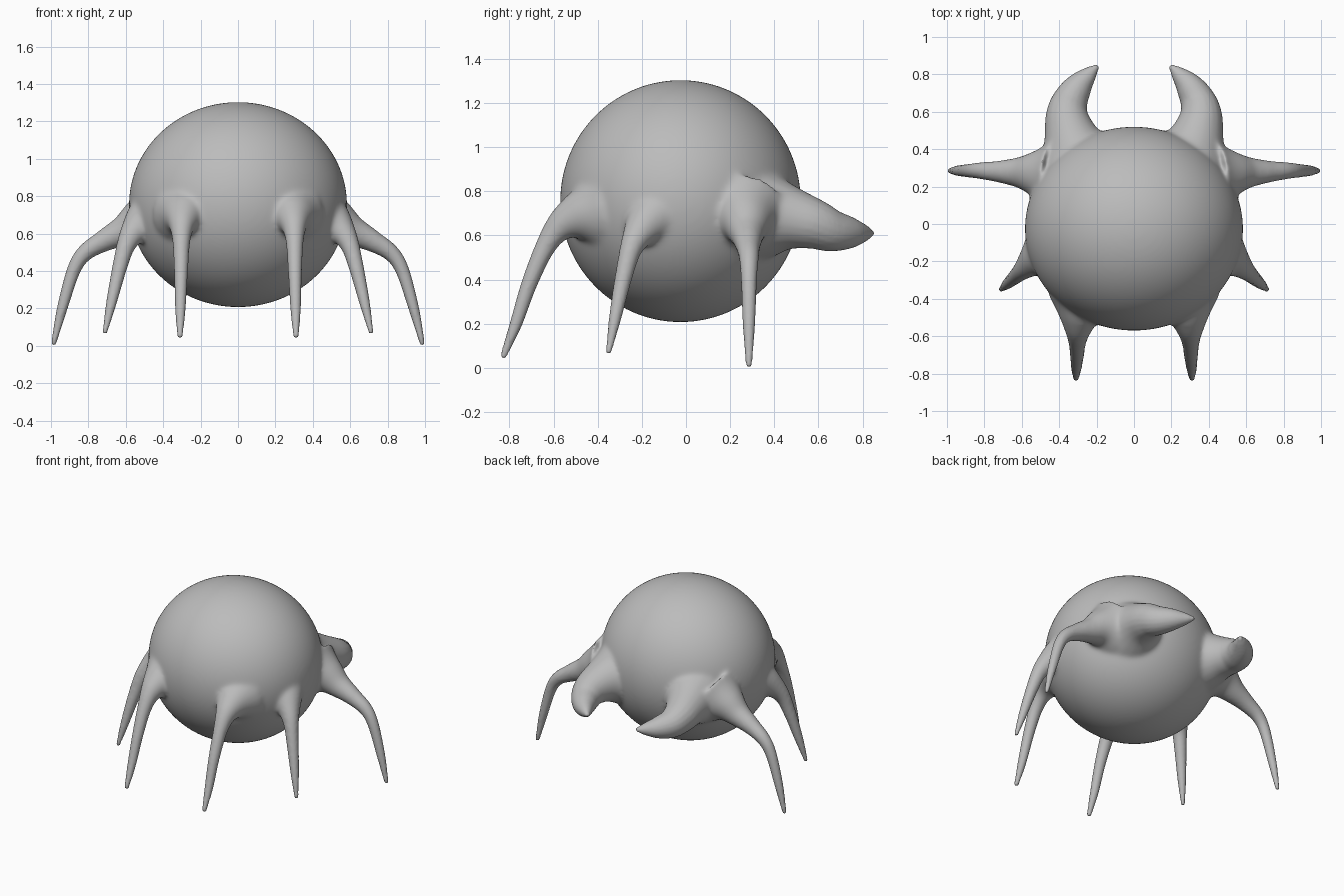
import bpy, bmesh
from mathutils import Vector, Matrix

cube = bpy.data.objects.get("Cube")
if cube:
    bpy.data.objects.remove(cube, do_unlink=True)

grey = bpy.data.materials.new("plain grey")
grey.use_nodes = True
grey.diffuse_color = (0.5, 0.5, 0.5, 1)
grey.node_tree.nodes["Principled BSDF"].inputs["Base Color"].default_value = (0.5, 0.5, 0.5, 1)

CENTRE = Vector((0, -0.025, 0.755))
RADII = Vector((0.583, 0.545, 0.548))

# Limb paths on the left side: x, y, z, radius
BACK_LEG = [(.44, .26, .69, .2), (.53, .27, .66, .125), (.61, .275, .615, .085), (.72, .28, .56, .058),
            (.82, .285, .495, .044), (.88, .285, .4, .036), (.94, .285, .2, .028), (.985, .285, .015, .014)]
SIDE_LEG = [(.45, -.13, .69, .17), (.53, -.19, .64, .095), (.593, -.245, .55, .055),
            (.637, -.285, .4, .039), (.677, -.32, .23, .028), (.711, -.35, .075, .013)]
FRONT_LEG = [(.28, -.4, .7, .18), (.293, -.5, .68, .11), (.3, -.575, .635, .068), (.303, -.64, .54, .046),
             (.305, -.71, .38, .036), (.308, -.77, .2, .028), (.31, -.826, .055, .015)]
CLAW = [(.3, .36, .69, .21), (.34, .48, .675, .145), (.357, .58, .65, .115), (.34, .66, .622, .096),
        (.293, .74, .612, .073), (.235, .805, .61, .04), (.205, .835, .61, .018)]


def spline(points, steps=8):
    """Smooth curve through the points, radius included."""
    p = [Vector(q) for q in points]
    p = [2 * p[0] - p[1]] + p + [2 * p[-1] - p[-2]]
    out = []
    for a, b, c, d in zip(p, p[1:], p[2:], p[3:]):
        for i in range(steps):
            t = i / steps
            out.append(b + (c - a) * t / 2 + (2 * a - 5 * b + 4 * c - d) * t * t / 2
                       + (3 * b - a - 3 * c + d) * t ** 3 / 2)
    return out + [p[-2]]


def add_limb(bm, points, side, sides=20):
    """Tapered tube with a rounded tip."""
    path = spline([(x * side, y, z, r) for x, y, z, r in points])
    centres = [q.to_3d() for q in path]
    rings = []
    for i, q in enumerate(path):
        tangent = centres[min(i + 1, len(path) - 1)] - centres[max(i - 1, 0)]
        if i == 0:
            normal = tangent.orthogonal()
        normal = (normal - tangent * normal.dot(tangent) / tangent.length_squared).normalized()
        rings.append([bm.verts.new(centres[i] + Matrix.Rotation(k * 6.28318 / sides, 3, tangent) @ normal * q.w)
                      for k in range(sides)])
    for a, b in zip(rings, rings[1:]):
        for k in range(sides):
            n = (k + 1) % sides
            bm.faces.new((a[k], a[n], b[n], b[k]))
    bm.faces.new(rings[0][::-1])
    bm.faces.new(rings[-1])
    bmesh.ops.create_icosphere(bm, subdivisions=2, radius=path[-1].w,
                               matrix=Matrix.Translation(centres[-1]))


# Round body with six legs and two claws
bm = bmesh.new()
bmesh.ops.create_uvsphere(bm, u_segments=96, v_segments=64, radius=1,
                          matrix=Matrix.Translation(CENTRE) @ Matrix.Diagonal(RADII.to_4d()))
for side in (1, -1):
    for limb in (BACK_LEG, SIDE_LEG, FRONT_LEG, CLAW):
        add_limb(bm, limb, side)
bmesh.ops.recalc_face_normals(bm, faces=bm.faces)
mesh = bpy.data.meshes.new("creature_body")
bm.to_mesh(mesh)
bm.free()
creature = bpy.data.objects.new("creature_body", mesh)
bpy.context.scene.collection.objects.link(creature)

# Fuse everything into one skin
remesh = creature.modifiers.new("fuse", 'REMESH')
remesh.mode = 'VOXEL'
remesh.voxel_size = 0.01
fused = bpy.data.meshes.new_from_object(creature.evaluated_get(bpy.context.evaluated_depsgraph_get()))
creature.modifiers.clear()
creature.data = fused
fused.materials.clear()
fused.materials.append(grey)

# Soften the joins near the body, leaving the thin limbs nearly untouched
group = creature.vertex_groups.new(name="joins")
for v in fused.vertices:
    d = v.co - CENTRE
    reach = Vector((d.x / RADII.x, d.y / RADII.y, d.z / RADII.z)).length
    group.add([v.index], max(0.04, min(1, (1.4 - reach) / 0.25)), 'REPLACE')
soften = creature.modifiers.new("soften joins", 'SMOOTH')
soften.factor = 0.5
soften.iterations = 30
soften.vertex_group = "joins"

bpy.context.view_layer.objects.active = creature
creature.select_set(True)
bpy.ops.object.shade_smooth()
